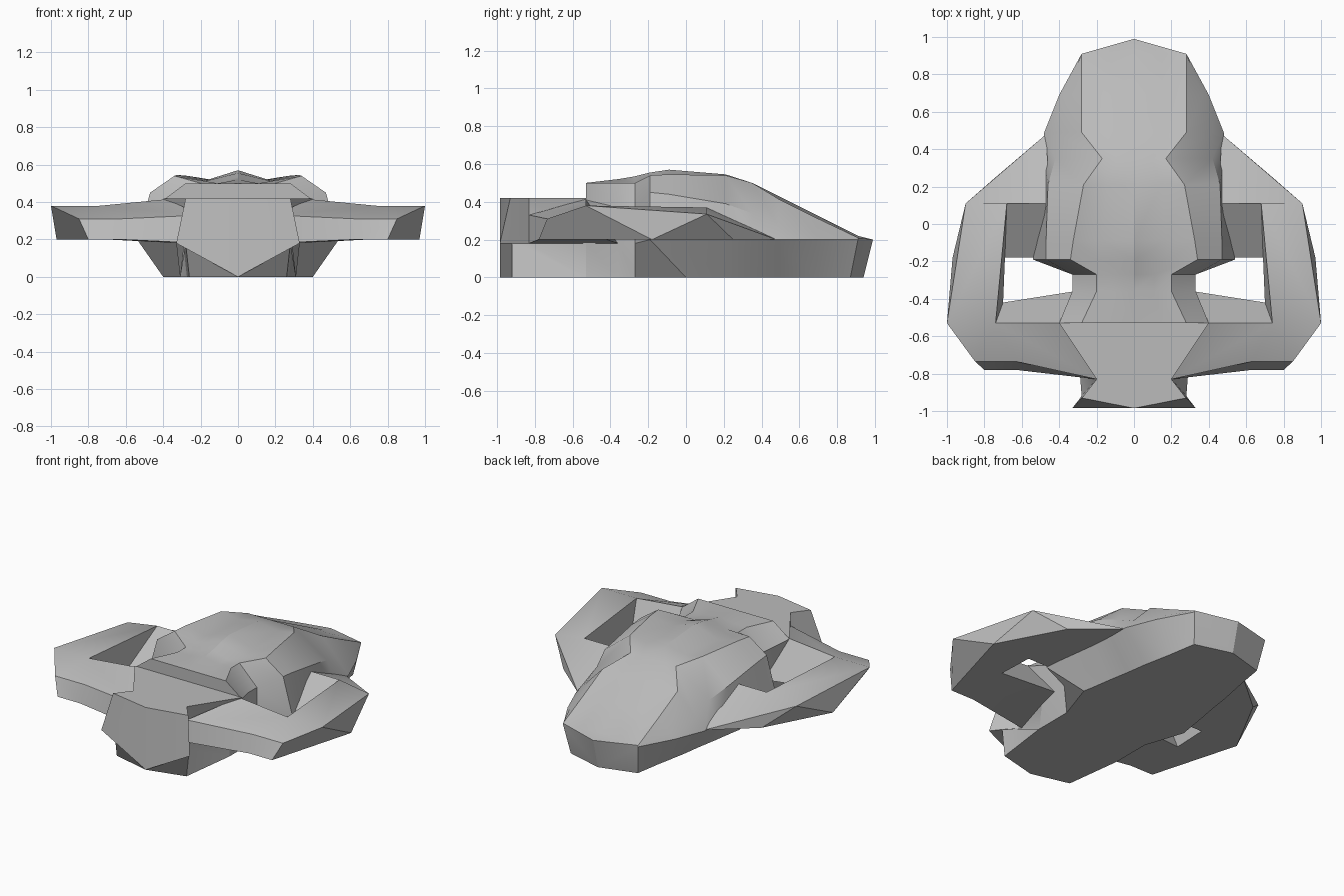
import bpy
import bmesh
import math

cube = bpy.data.objects.get("Cube")
if cube:
    bpy.data.objects.remove(cube, do_unlink=True)

hull_grey = bpy.data.materials.new("hull_grey")
hull_grey.use_nodes = True
hull_grey.diffuse_color = (.5, .5, .5, 1)
principled = hull_grey.node_tree.nodes["Principled BSDF"]
principled.inputs["Base Color"].default_value = hull_grey.diffuse_color

# Shared heights of the hull crease, the nose crease and the wing underside
WAIST = .2
CHIN = .18


def loft(name, sections, closed=False):
    """Skin the sections, cap both ends and mirror to the other side."""
    bm = bmesh.new()
    rings = [[bm.verts.new(point) for point in ring] for ring in sections]
    count = len(rings[0])
    for near, far in zip(rings, rings[1:]):
        for i in range(count if closed else count - 1):
            j = (i + 1) % count
            bm.faces.new((near[i], near[j], far[j], far[i]))
    bm.faces.new(rings[0])
    bm.faces.new(rings[-1])
    bmesh.ops.remove_doubles(bm, verts=bm.verts, dist=.001)
    everything = bm.verts[:] + bm.edges[:] + bm.faces[:]
    bmesh.ops.mirror(bm, geom=everything, axis='X', merge_dist=.001)
    bmesh.ops.remove_doubles(bm, verts=bm.verts, dist=.001)
    bmesh.ops.recalc_face_normals(bm, faces=bm.faces)
    mesh = bpy.data.meshes.new(name)
    bm.to_mesh(mesh)
    bm.free()
    mesh.materials.append(hull_grey)
    mesh.shade_smooth()
    mesh.set_sharp_from_angle(angle=math.radians(25))
    obj = bpy.data.objects.new(name, mesh)
    bpy.context.collection.objects.link(obj)


def nose_section(y, top, side, floor, top_y=None, floor_y=None):
    """Half section of the nose, given its half widths at three heights."""
    deck = .42
    corner_y = y if top_y is None else top_y
    base_y = y if floor_y is None else floor_y
    return [(0, y, deck), (top, corner_y, deck), (side, y, CHIN),
            (floor, base_y, 0), (0, base_y, 0)]


def hull_section(y, crown, ridge, edge, side, floor,
                 dip=0, waist=WAIST, floor_y=None):
    """Half section of the hull; ridge and edge are (half width, height).

    A valley lies between the centre crown and the shoulder ridge, and dip
    sets how deep it is. The floor may start further back than the top.
    """
    ridge_x, ridge_z = ridge
    edge_x, edge_z = edge
    base_y = y if floor_y is None else floor_y
    valley_z = min(crown, ridge_z) - dip
    return [(0, y, crown), (ridge_x * .54, y, valley_z),
            (ridge_x, y, ridge_z), (edge_x, y, edge_z),
            (side, y, waist), (floor, base_y, 0), (0, base_y, 0)]


# Nose block: blunt flared front, waist pinched above a straight keel
loft("nose_block", [
    nose_section(-.985, top=.28, side=.33, floor=0, top_y=-.93),
    nose_section(-.92, top=.27, side=.28, floor=.26),
    nose_section(-.83, top=.2, side=.2, floor=.31, floor_y=-.53),
    nose_section(-.53, top=.4, side=.29, floor=.31),
])

# Main hull: stepped collar, narrow neck, raised shoulders, sloping tail
collar = hull_section(-.53, crown=.5, ridge=(.28, .5), edge=(.4, .41),
                      side=.29, floor=.31, waist=CHIN)
neck = [hull_section(y, crown, ridge=(.2, .5), edge=(.33, .37),
                     side=.33, floor=.31, waist=CHIN)
        for y, crown in ((-.36, .52), (-.27, .535))]
shoulders = [
    hull_section(-.19, crown=.555, ridge=(.34, .54), edge=(.47, .45),
                 side=.54, floor=.4, dip=.03, floor_y=0),
    hull_section(-.09, crown=.57, ridge=(.325, .545), edge=(.47, .44),
                 side=.53, floor=.39, dip=.03, floor_y=.05),
    hull_section(.21, crown=.545, ridge=(.27, .54), edge=(.46, .39),
                 side=.49, floor=.365, dip=.02),
    hull_section(.35, crown=.5, ridge=(.17, .5), edge=(.42, .34),
                 side=.48, floor=.34),
]
tail = [
    hull_section(.49, crown=.43, ridge=(.28, .415), edge=(.42, .27),
                 side=.48, floor=.32),
    hull_section(.69, crown=.33, ridge=(.28, .315), edge=(.37, .23),
                 side=.4, floor=.28),
    hull_section(.91, crown=.22, ridge=(.28, .21), edge=(.28, .21),
                 side=.28, floor=.25, floor_y=.87),
    hull_section(.99, crown=WAIST, ridge=(0, WAIST), edge=(0, WAIST),
                 side=0, floor=0, floor_y=.94),
]
loft("main_hull", [collar] + neck + shoulders + tail)

# Wing frames: each one runs out, back and in again around an open gap.
# Every ring is outer top, inner top, inner underside, outer underside.
front_inner = [(.74, -.53, .38), (.7, -.42, WAIST)]
rear_inner = [(.68, .11, .37), (.69, -.18, WAIST)]
rear_tip = (.9, .11, .335)
front_root = [(.2, -.83, .33), (.38, -.53, .415),
              (.32, -.36, CHIN), (.2, -.83, CHIN)]
rear_root = [(.47, .48, WAIST), (.45, .11, .37),
             (.45, -.18, WAIST), (.47, .48, WAIST)]


def wing_ring(outer_top, inner, x, y):
    """Ring whose outer underside corner sits at x, y."""
    return [outer_top, *inner, (x, y, WAIST)]


loft("wing_frame", [
    front_root,
    wing_ring((.63, -.735, .31), front_inner, .63, -.78),
    wing_ring((.85, -.735, .31), front_inner, .8, -.78),
    wing_ring((1, -.53, .38), front_inner, .97, -.18),
    wing_ring(rear_tip, rear_inner, .97, -.18),
    wing_ring(rear_tip, rear_inner, .74, .25),
    rear_root,
], closed=True)
